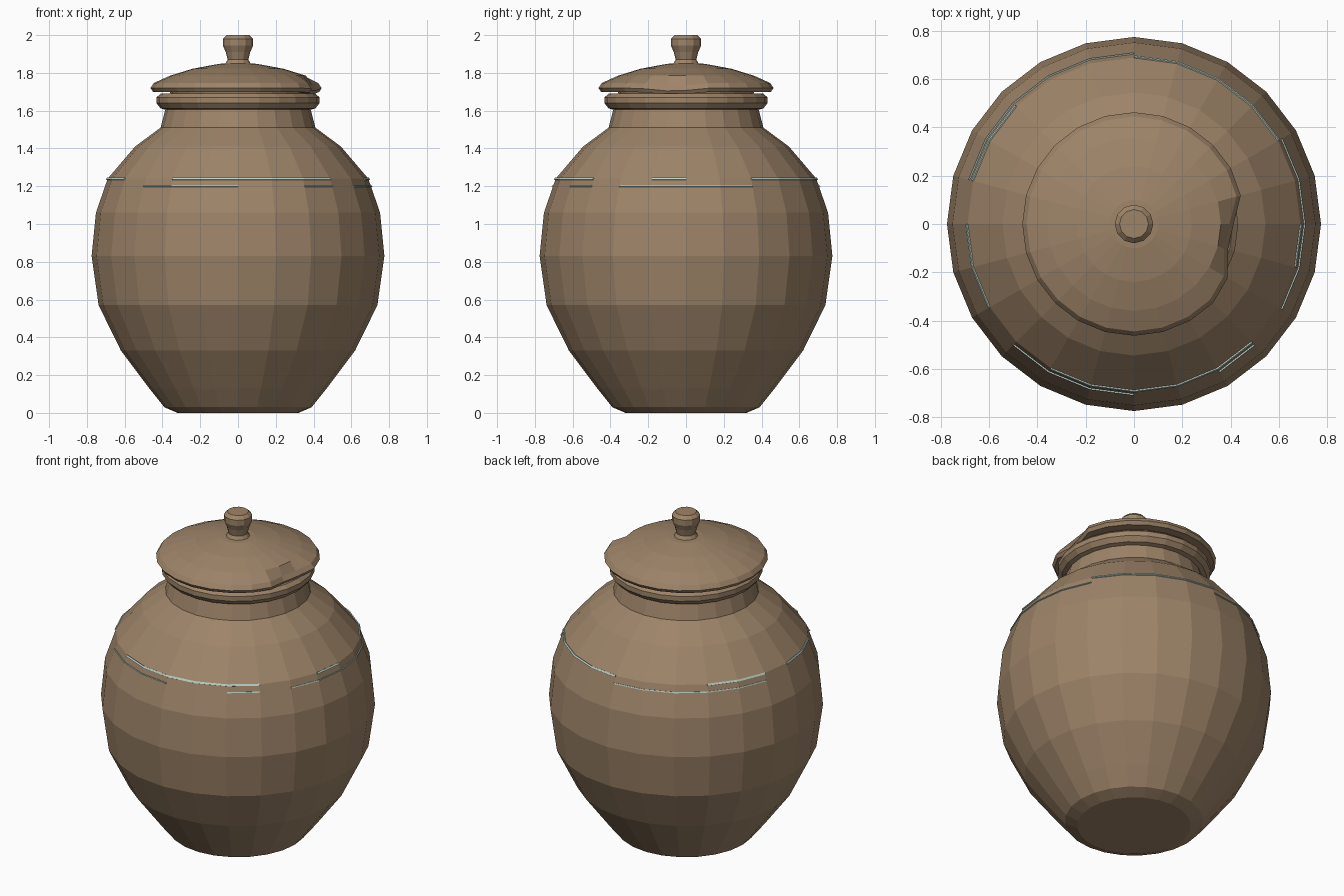
import bpy, bmesh, math

if "Cube" in bpy.data.objects:
    bpy.data.objects.remove(bpy.data.objects["Cube"], do_unlink=True)


def make_material(name, colour):
    mat = bpy.data.materials.new(name)
    mat.use_nodes = True
    mat.diffuse_color = colour
    bsdf = mat.node_tree.nodes["Principled BSDF"]
    bsdf.inputs["Base Color"].default_value = colour
    bsdf.inputs["Roughness"].default_value = 0.8
    return mat


clay = make_material("brown clay", (0.34, 0.23, 0.14, 1))
glaze = make_material("pale green glaze", (0.52, 0.65, 0.58, 1))


def finish(name, bm, mat):
    bmesh.ops.recalc_face_normals(bm, faces=bm.faces)
    mesh = bpy.data.meshes.new(name)
    bm.to_mesh(mesh)
    bm.free()
    mesh.materials.append(mat)
    obj = bpy.data.objects.new(name, mesh)
    bpy.context.collection.objects.link(obj)
    return obj


def ring_point(r, z, degrees):
    a = math.radians(degrees)
    return (r * math.cos(a), r * math.sin(a), z)


def lathe(name, profile, sides, mat, adjust=None):
    """Turn a (radius, height) profile into a closed faceted solid."""
    bm = bmesh.new()
    rings = []
    for r, z in profile:
        ring = []
        for i in range(sides):
            angle = 360 * i / sides
            rr, zz = adjust(r, z, angle) if adjust else (r, z)
            ring.append(bm.verts.new(ring_point(rr, zz, angle)))
        rings.append(ring)
    for low, high in zip(rings, rings[1:]):
        for i in range(sides):
            j = (i + 1) % sides
            bm.faces.new((low[i], low[j], high[j], high[i]))
    bm.faces.new(rings[0])
    bm.faces.new(rings[-1])
    return finish(name, bm, mat)


# Jar body with foot, belly and shoulder
belly = [(0.32, 0), (0.39, 0.03), (0.47, 0.13), (0.62, 0.33), (0.738, 0.57),
         (0.775, 0.83), (0.752, 1.06), (0.69, 1.24), (0.545, 1.41), (0.41, 1.51)]
lathe("jar_body", belly, 24, clay)

# Neck and rolled rim with an open mouth
lathe("jar_neck_and_rim",
      [(0.41, 1.5), (0.41, 1.51), (0.385, 1.605), (0.41, 1.612), (0.432, 1.64),
       (0.432, 1.67), (0.41, 1.69), (0.36, 1.69), (0.34, 1.6)], 24, clay)

# Lid, with a worn and sagging stretch of edge on one side
chip = {0: 0.05, 15: 0.005, 345: 0.06, 330: 0.015}


def wear(r, z, angle):
    amount = chip.get(round(angle), 0)
    if r > 0.42:
        return r - amount, z - amount * 0.25
    return r, z


lathe("lid",
      [(0.35, 1.66), (0.36, 1.7), (0.45, 1.7), (0.463, 1.72), (0.445, 1.747),
       (0.36, 1.785), (0.24, 1.822), (0.1, 1.848), (0.06, 1.85)], 24, clay, wear)

# Knob
lathe("lid_knob",
      [(0.07, 1.845), (0.055, 1.87), (0.065, 1.91), (0.08, 1.945), (0.08, 1.98),
       (0.06, 2.0)], 12, clay)


def belly_radius(z):
    for (r0, z0), (r1, z1) in zip(belly, belly[1:]):
        if z0 <= z <= z1:
            return r0 + (r1 - r0) * (z - z0) / (z1 - z0)


def glaze_line(name, z, height, arcs):
    """Thin broken stripe lying on the jar's facets."""
    bm = bmesh.new()
    for start, end in arcs:
        for a in range(start, end, 15):
            corners = [(a, z), (a + 15, z), (a + 15, z + height), (a, z + height)]
            bm.faces.new([bm.verts.new(ring_point(belly_radius(h) + 0.004, h, d))
                          for d, h in corners])
    bmesh.ops.remove_doubles(bm, verts=bm.verts, dist=0.0005)
    stripe = finish(name, bm, glaze)
    solid = stripe.modifiers.new("thickness", "SOLIDIFY")
    solid.thickness = 0.006
    solid.offset = 0


# Worn glaze stripes around the shoulder
glaze_line("upper_glaze_line", 1.234, 0.01,
           [(-120, -45), (-15, 0), (30, 90), (135, 165), (180, 210)])
glaze_line("lower_glaze_line", 1.197, 0.006,
           [(-135, -90), (-60, -45), (-30, 30), (90, 165)])
